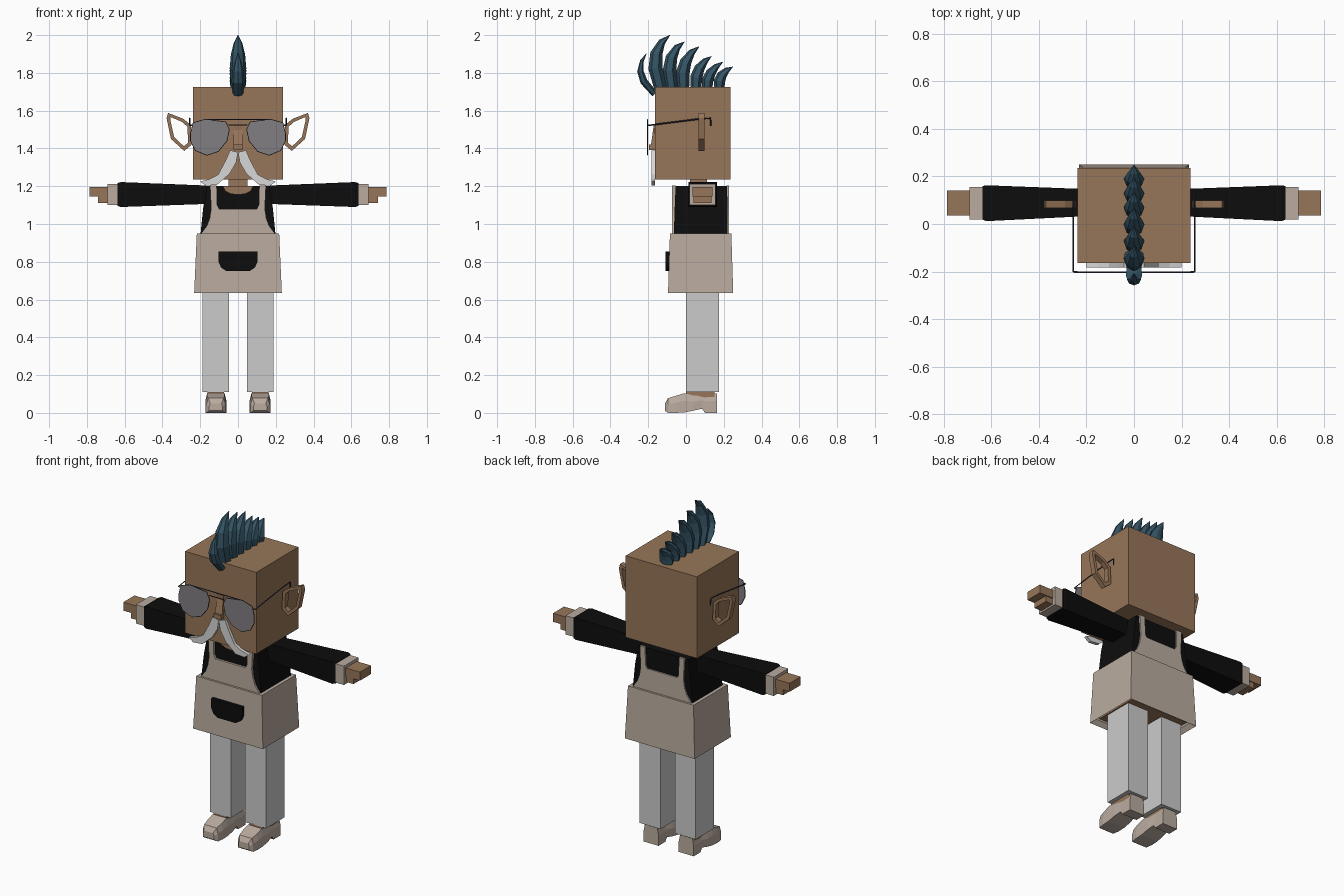
import bpy, bmesh
from mathutils import Vector

cube = bpy.data.objects.get("Cube")
if cube:
    bpy.data.objects.remove(cube, do_unlink=True)


def material(name, r, g, b):
    m = bpy.data.materials.new(name)
    m.use_nodes = True
    m.diffuse_color = (r, g, b, 1)
    m.node_tree.nodes["Principled BSDF"].inputs["Base Color"].default_value = (r, g, b, 1)
    return m


SKIN = material("warm skin", .31, .18, .10)
BEIGE = material("beige cloth", .49, .41, .35)
BLACK = material("black cloth", .004, .004, .004)
GREY = material("light grey trousers", .60, .60, .60)
WHITE = material("white whiskers", .68, .68, .68)
TEAL = material("dark teal hair", .035, .09, .13)
LENS = material("grey lens", .22, .21, .22)
FRAME = material("dark metal frame", .03, .035, .05)


def loft(name, rings, mat, loop=False):
    """Skin a list of point rings, capping the ends unless the rings form a loop."""
    bm = bmesh.new()
    rows = [[bm.verts.new(p) for p in ring] for ring in rings]
    n = len(rows[0])
    for a, b in zip(rows, rows[1:] + (rows[:1] if loop else [])):
        for i in range(n):
            j = (i + 1) % n
            bm.faces.new((a[i], a[j], b[j], b[i]))
    if not loop:
        bm.faces.new(rows[0])
        bm.faces.new(rows[-1])
    bmesh.ops.recalc_face_normals(bm, faces=bm.faces)
    me = bpy.data.meshes.new(name)
    bm.to_mesh(me)
    bm.free()
    me.materials.append(mat)
    ob = bpy.data.objects.new(name, me)
    bpy.context.collection.objects.link(ob)
    return ob


def rect(x0, x1, y0, y1, z):
    return [(x0, y0, z), (x1, y0, z), (x1, y1, z), (x0, y1, z)]


def box(name, x0, x1, y0, y1, z0, z1, mat):
    return loft(name, [rect(x0, x1, y0, y1, z0), rect(x0, x1, y0, y1, z1)], mat)


def plate(name, outline, y0, y1, mat):
    """Extrude an (x, z) outline along y."""
    return loft(name, [[(x, y, z) for x, z in outline] for y in (y0, y1)], mat)


def both_sides(half):
    return half + [(-x, z) for x, z in reversed(half) if x > 0]


def wire(name, points, radius, mat, cyclic=False):
    cu = bpy.data.curves.new(name, "CURVE")
    cu.dimensions = "3D"
    cu.bevel_depth = radius
    cu.bevel_resolution = 0
    sp = cu.splines.new("POLY")
    sp.points.add(len(points) - 1)
    for p, co in zip(sp.points, points):
        p.co = (*co, 1)
    sp.use_cyclic_u = cyclic
    cu.materials.append(mat)
    bpy.context.collection.objects.link(bpy.data.objects.new(name, cu))


# Head, neck, nose
box("head", -.237, .237, -.165, .235, 1.235, 1.725, SKIN)
box("neck", -.05, .05, .02, .11, 1.17, 1.25, SKIN)
box("nose", -.024, .024, -.197, -.16, 1.393, 1.42, SKIN)
loft("nose_bridge", [[(-.024, -.16, 1.42), (.024, -.16, 1.42), (.024, -.185, 1.42), (-.024, -.185, 1.42)],
                     rect(-.022, .022, -.17, -.16, 1.53)], SKIN)

# Torso and neckline
loft("torso", [rect(-.2, .2, -.065, .22, .93), rect(-.185, .185, -.06, .22, 1.08),
               rect(-.165, .165, -.055, .217, 1.2)], BLACK)
plate("neckline", both_sides([(0, 1.2), (.08, 1.2), (.068, 1.175), (.04, 1.16), (0, 1.155)]),
      -.066, -.05, SKIN)

# Apron skirt as an open shell with the hips inside
loft("apron_skirt", [rect(-.21, .21, -.075, .23, .66), rect(-.232, .232, -.095, .25, .635),
                     rect(-.218, .218, -.085, .24, .95), rect(-.19, .19, -.06, .21, .95)],
     BEIGE, loop=True)
box("hips", -.195, .195, -.06, .215, .66, .94, SKIN)

# Apron bib with straps, front and back
bib = both_sides([(0, 1.08), (.1, 1.08), (.11, 1.1), (.113, 1.205), (.148, 1.205), (.142, 1.08),
                  (.15, 1.03), (.165, .99), (.195, .95)])
plate("bib_front", bib, -.073, -.055, BEIGE)
plate("bib_back", bib, .214, .228, BEIGE)
pocket = both_sides([(0, .855), (.103, .855), (.103, .80), (.09, .77), (.06, .75), (0, .75)])
plate("pocket", pocket, -.108, -.08, BLACK)

# Mirrored outlines for the face parts
ear = [(.37, 1.588), (.29, 1.557), (.25, 1.525), (.245, 1.42), (.285, 1.387), (.355, 1.45), (.378, 1.56)]
ear_hole = [(.358, 1.567), (.295, 1.54), (.268, 1.515), (.264, 1.43), (.287, 1.412), (.338, 1.46), (.358, 1.55)]
lens = [(.25, 1.48), (.237, 1.535), (.175, 1.553), (.065, 1.54), (.047, 1.5), (.06, 1.44),
        (.105, 1.385), (.165, 1.365), (.225, 1.39), (.25, 1.44)]
whisker = [(0, 1.38), (.042, 1.39), (.066, 1.335), (.105, 1.262), (.15, 1.238), (.2, 1.225),
           (.17, 1.203), (.11, 1.208), (.045, 1.265), (.01, 1.325)]
# Shoe side profile as (y, upper z, lower z) stations
shoe = [(-.112, .05, .012), (-.095, .078, 0), (-.055, .09, 0), (-.01, .104, .002), (.04, .092, .012),
        (.085, .098, .022), (.1, .1, 0), (.165, .104, 0)]

for side, s in (("left", 1), ("right", -1)):
    # Ear ring, lens, rim, temple, whisker
    loft(side + "_ear", [[(s * x, y, z) for x, z in ring] for ring, y in
                         ((ear, .067), (ear, .098), (ear_hole, .098), (ear_hole, .067))], SKIN, loop=True)
    plate(side + "_lens", [(s * x, z) for x, z in lens], -.206, -.2, LENS)
    wire(side + "_lens_rim", [(s * x, -.203, z) for x, z in lens], .003, FRAME, True)
    wire(side + "_temple", [(s * .237, -.203, 1.522), (s * .256, -.2, 1.522), (s * .256, .06, 1.555),
                            (s * .256, .13, 1.56), (s * .256, .132, 1.52)], .004, FRAME)
    plate(side + "_whisker", [(s * x, z) for x, z in whisker], -.183, -.163, WHITE)

    # Sleeve, cuff, hand
    def section(x, y0, y1, z0, z1):
        return [(s * x, y0, z0), (s * x, y1, z0), (s * x, y1, z1), (s * x, y0, z1)]
    loft(side + "_sleeve", [section(.14, .035, .145, 1.107, 1.2), section(.2, .033, .147, 1.105, 1.205),
                            section(.62, .012, .163, 1.09, 1.222),
                            section(.637, .018, .16, 1.095, 1.217)], BLACK)
    loft(side + "_cuff", [section(.62, .018, .155, 1.1, 1.213), section(.692, .018, .155, 1.1, 1.213)], BEIGE)
    loft(side + "_hand", [section(.68, .035, .14, 1.145, 1.196), section(.787, .035, .14, 1.145, 1.196)], SKIN)
    loft(side + "_thumb", [section(.68, .04, .135, 1.11, 1.15), section(.74, .04, .135, 1.11, 1.15)], SKIN)

    # Trouser leg, ankle, shoe
    lo, hi = sorted((s * .048, s * .187))
    box(side + "_trouser_leg", lo, hi, 0, .175, .11, .7, GREY)
    lo, hi = sorted((s * .075, s * .162))
    box(side + "_ankle", lo, hi, 0, .15, .06, .115, SKIN)
    rings = []
    for i, (y, top, low) in enumerate(shoe):
        w = (.036, .05)[i > 0] + (.006 if 1 < i < 5 else 0)
        c = s * .117
        mid = low + (top - low) * .6
        rings.append([(c - w, y, low), (c + w, y, low), (c + w, y, mid),
                      (c + w * .82, y, top), (c - w * .82, y, top), (c - w, y, mid)])
    loft(side + "_shoe", rings, BEIGE)

# Bridge of the sunglasses
wire("glasses_top_bar", [(-.175, -.203, 1.553), (.175, -.203, 1.553)], .003, FRAME)
wire("glasses_bridge", [(-.05, -.203, 1.525), (.05, -.203, 1.525)], .003, FRAME)

# Crest of swept spikes: (base, bulge, tip) as (y, z), then half depth
spikes = [((-.165, 1.69), (-.29, 1.80), (-.208, 1.905), .022),
          ((-.13, 1.71), (-.205, 1.92), (-.085, 2.0), .042),
          ((-.07, 1.71), (-.115, 1.9), (-.008, 1.965), .04),
          ((-.01, 1.71), (-.035, 1.87), (.07, 1.94), .04),
          ((.055, 1.71), (.045, 1.83), (.135, 1.888), .036),
          ((.115, 1.71), (.105, 1.80), (.195, 1.858), .034),
          ((.18, 1.71), (.165, 1.79), (.248, 1.832), .034)]
for i, (a, b, c, depth) in enumerate(spikes):
    a, b, c = Vector(a), Vector(b), Vector(c)
    rings = []
    for t, k in ((0, .85), (.3, 1), (.55, .85), (.8, .5), (1, .03)):
        p = a * (1 - t) ** 2 + b * 2 * t * (1 - t) + c * t * t
        d = ((b - a) * (1 - t) + (c - b) * t).normalized()
        n = Vector((d.y, -d.x))
        w = .044 * k if i else .034 * k
        rings.append([(x * w, p.x + n.x * q * depth * k, p.y + n.y * q * depth * k)
                      for x, q in ((0, -1), (.7, -.6), (1, .3), (.3, .8), (-.3, .8), (-1, .3), (-.7, -.6))])
    loft("hair_spike_" + str(i + 1), rings, TEAL)
